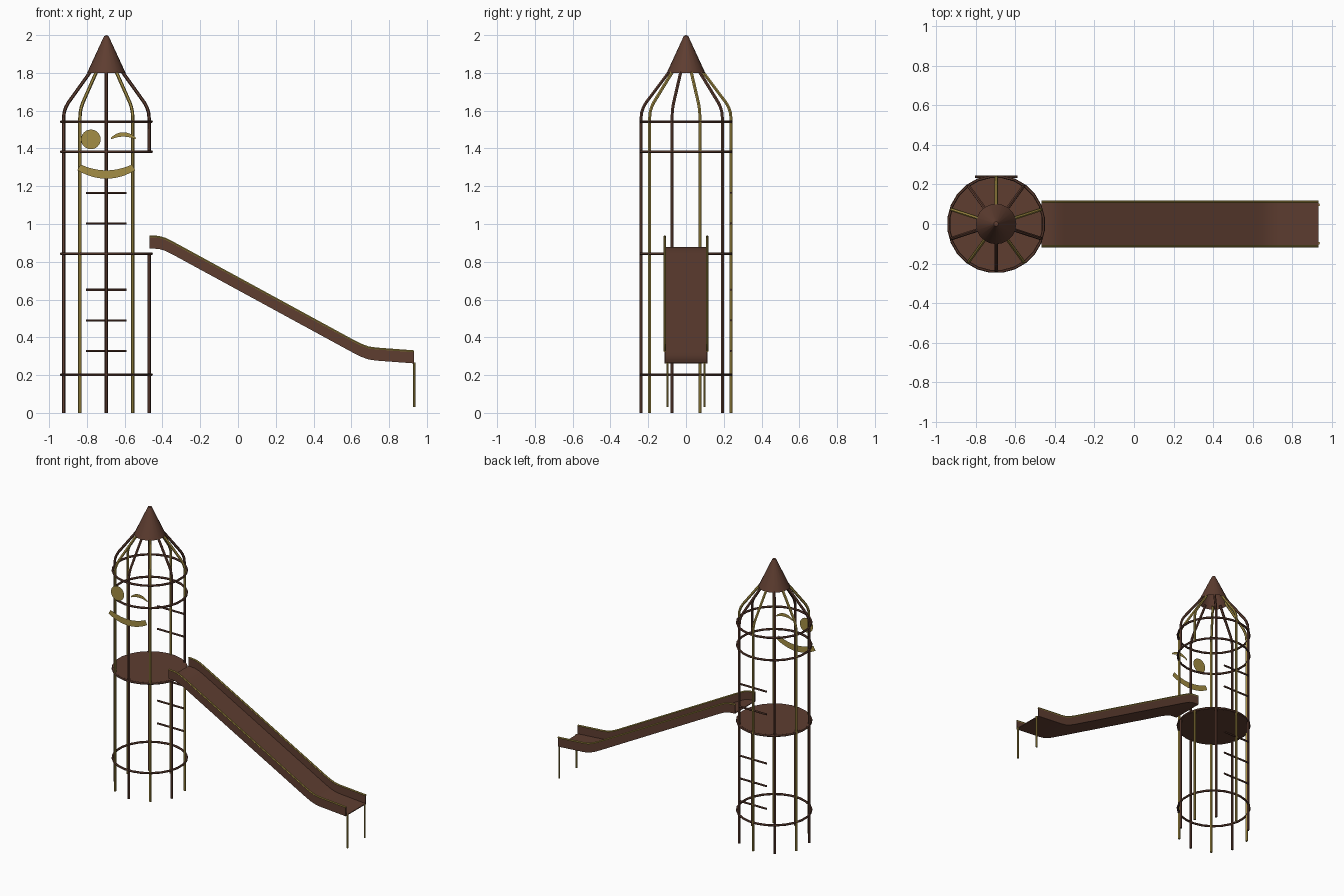
import bpy, bmesh, math
from mathutils import Vector

if "Cube" in bpy.data.objects:
    bpy.data.objects.remove(bpy.data.objects["Cube"])

CX, R = -0.697, 0.238          # tower axis and pole circle radius


def material(name, rgb):
    m = bpy.data.materials.new(name)
    m.diffuse_color = (*rgb, 1)
    m.use_nodes = True
    m.node_tree.nodes["Principled BSDF"].inputs["Base Color"].default_value = m.diffuse_color
    return m


BROWN = material("brown", (0.112, 0.047, 0.030))
YELLOW = material("mustard yellow", (0.37, 0.27, 0.058))


def finish(name, bm, mat, smooth=True):
    me = bpy.data.meshes.new(name)
    bmesh.ops.recalc_face_normals(bm, faces=bm.faces)
    bm.to_mesh(me)
    bm.free()
    ob = bpy.data.objects.new(name, me)
    bpy.context.collection.objects.link(ob)
    me.materials.append(mat)
    if smooth:
        bpy.ops.object.select_all(action='DESELECT')
        ob.select_set(True)
        bpy.context.view_layer.objects.active = ob
        bpy.ops.object.shade_smooth_by_angle(angle=math.radians(40))
    return ob


def tube(name, pts, r, mat, closed=False):
    """Round bar along a path, turned into a mesh."""
    cu = bpy.data.curves.new(name, 'CURVE')
    cu.dimensions = '3D'
    cu.bevel_depth = r
    cu.bevel_resolution = 1
    cu.use_fill_caps = True
    sp = cu.splines.new('POLY')
    sp.points.add(len(pts) - 1)
    for p, q in zip(sp.points, pts):
        p.co = (*q, 1)
    sp.use_cyclic_u = closed
    ob = bpy.data.objects.new(name, cu)
    bpy.context.collection.objects.link(ob)
    cu.materials.append(mat)
    bpy.ops.object.select_all(action='DESELECT')
    ob.select_set(True)
    bpy.context.view_layer.objects.active = ob
    bpy.ops.object.convert(target='MESH')
    bpy.ops.object.shade_smooth_by_angle(angle=math.radians(50))
    return ob


# Ten poles, alternating colours, bent inward under the cap
bend = [(R, 1.56), (R - 0.003, 1.59), (R - 0.012, 1.617), (R - 0.026, 1.642),
        (0.093, 1.80), (0.083, 1.815)]
for k in range(10):
    a = math.radians(18 + 36 * k)
    mat = YELLOW if k % 2 == 0 else BROWN

    def at(profile):
        return [(CX + r * math.cos(a), r * math.sin(a), z) for r, z in profile]
    if k in (0, 9):            # opening above the slide
        tube(f"lower_pole_{k}", at([(R, 0), (R, 0.84)]), 0.009, mat)
        tube(f"upper_pole_{k}", at([(R, 1.38)] + bend), 0.009, mat)
    else:
        tube(f"pole_{k}", at([(R, 0)] + bend), 0.009, mat)

# Horizontal hoops
for i, z in enumerate((0.203, 0.842, 1.382, 1.542)):
    ring = [(CX + 0.241 * math.cos(t), 0.241 * math.sin(t), z)
            for t in (math.tau * (j + 0.5) / 24 for j in range(24))]
    tube(f"hoop_{i}", ring, 0.0075, BROWN, closed=True)

# Platform disc
bm = bmesh.new()
bmesh.ops.create_cone(bm, cap_ends=True, segments=24, radius1=0.238, radius2=0.238, depth=0.014)
bmesh.ops.translate(bm, verts=bm.verts, vec=(CX, 0, 0.842))
finish("platform", bm, BROWN)

# Pointed cap, open underneath
bm = bmesh.new()
bmesh.ops.create_cone(bm, cap_ends=False, segments=20, radius1=0.102, radius2=0.012, depth=0.195)
bmesh.ops.translate(bm, verts=bm.verts, vec=(CX, 0, 1.8975))
tip = [e for e in bm.edges if e.is_boundary and e.verts[0].co.z > 1.9]
new = bmesh.ops.extrude_edge_only(bm, edges=tip)["geom"]
top = [v for v in new if isinstance(v, bmesh.types.BMVert)]
bmesh.ops.translate(bm, verts=top, vec=(0, 0, 0.005))
bmesh.ops.pointmerge(bm, verts=top, merge_co=(CX, 0, 2.0))
finish("pointed_cap", bm, BROWN)

# Rungs on the rear pole
for i, z in enumerate((0.328, 0.49, 0.652, 1.003, 1.165)):
    tube(f"rung_{i}", [(CX - 0.107, 0.238, z), (CX + 0.107, 0.238, z)], 0.0065, BROWN)

# Face plates on the front
FY = -0.2475


def band(name, x0, x1, z_end, z_mid, w_end, w_mid, lean=0.0, n=16):
    bm = bmesh.new()
    prev = None
    for i in range(n + 1):
        u = 2 * i / n - 1
        f = 1 - u * u
        z = z_end + (z_mid - z_end) * f
        w = (w_end + (w_mid - w_end) * f) / 2
        slope = -2 * u * (z_mid - z_end) / ((x1 - x0) / 2)
        nrm = Vector((-slope, 0, 1)).normalized()
        c = Vector((x0 + (x1 - x0) * (u + 1) / 2, FY, z + lean * u))
        cur = (bm.verts.new(c - nrm * w), bm.verts.new(c + nrm * w))
        if prev:
            bm.faces.new((prev[0], cur[0], cur[1], prev[1]))
        prev = cur
    finish(name, bm, YELLOW, False)


band("smile", -0.842, -0.552, 1.30, 1.262, 0.034, 0.044)
band("winking_eye", -0.672, -0.542, 1.452, 1.474, 0.008, 0.023)
bm = bmesh.new()
eye = [bm.verts.new((-0.779 + 0.052 * math.cos(math.tau * i / 24), FY,
                     1.448 + 0.052 * math.sin(math.tau * i / 24))) for i in range(24)]
bm.faces.new(eye)
finish("round_eye", bm, YELLOW, False)

# Slide: trough cross-section swept along the side profile
path = [(-0.468, 0.871), (-0.42, 0.868), (-0.385, 0.858), (-0.345, 0.838),
        (0.61, 0.318), (0.65, 0.298), (0.69, 0.283), (0.73, 0.277), (0.932, 0.262)]
H, W, T = 0.063, 0.115, 0.006
section = [(-W, H), (-W, 0), (W, 0), (W, H), (W - T, H), (W - T, T), (T - W, T), (T - W, H)]
bm = bmesh.new()
rows = [[bm.verts.new((x, y, z + h)) for y, h in section] for x, z in path]
m = len(section)
for a, b in zip(rows, rows[1:]):
    for j in range(m):
        k = (j + 1) % m
        bm.faces.new((a[j], a[k], b[k], b[j]))
for row in (rows[0], rows[-1]):      # end caps: two walls and the bed
    for q in ((0, 1, 6, 7), (1, 2, 5, 6), (2, 3, 4, 5)):
        bm.faces.new([row[i] for i in q])
finish("slide_trough", bm, BROWN)

# Slide rails and end legs on both sides
for side, s in (("near", -1), ("far", 1)):
    tube(f"{side}_slide_rail", [(x, s * 0.112, z + H + 0.001) for x, z in path], 0.006, YELLOW)
    tube(f"{side}_slide_leg", [(0.934, s * 0.097, 0.03), (0.934, s * 0.097, 0.268)], 0.0065, YELLOW)
